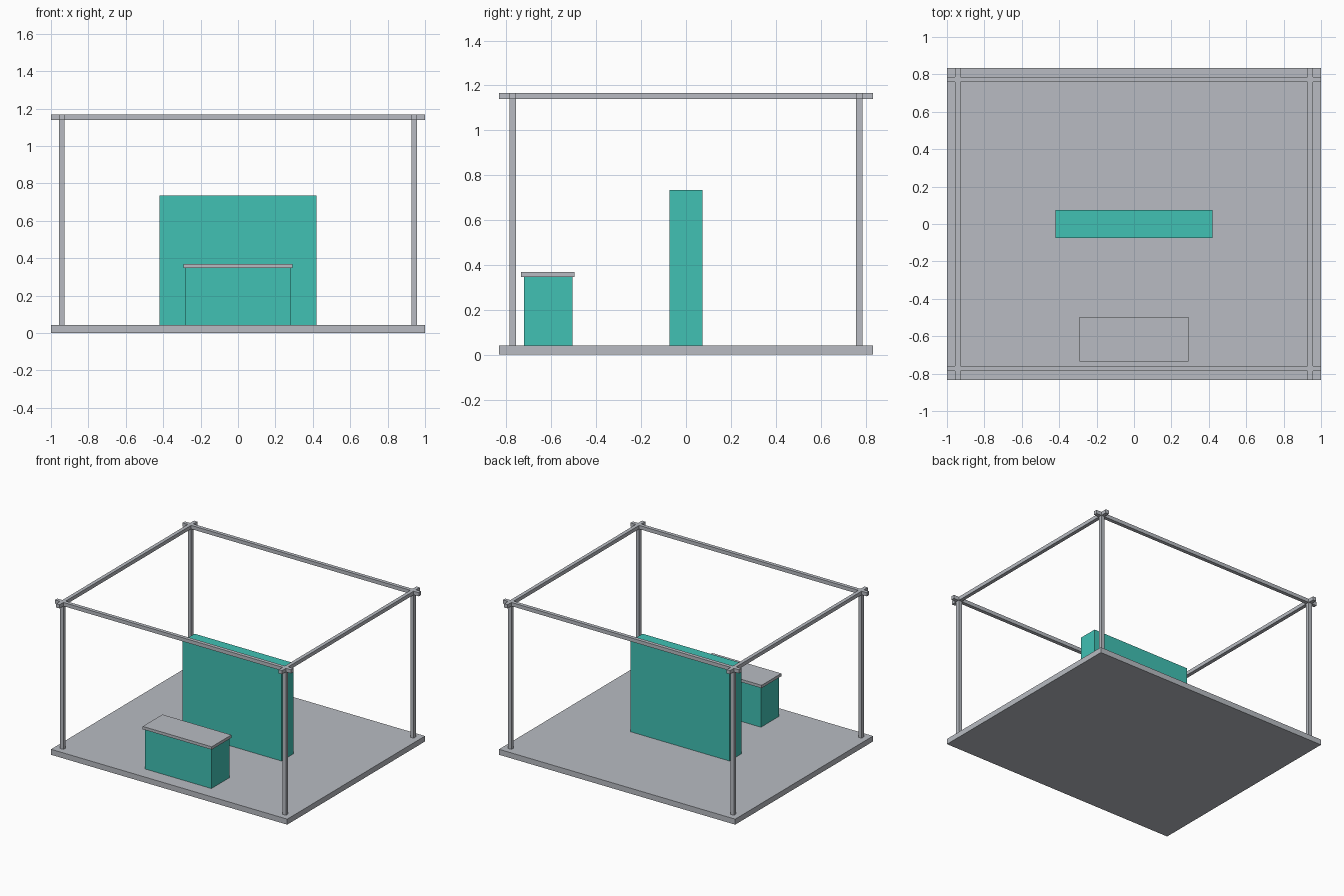
import bpy

cube = bpy.data.objects.get("Cube")
if cube:
    bpy.data.objects.remove(cube, do_unlink=True)


def material(name, rgb):
    mat = bpy.data.materials.new(name)
    mat.use_nodes = True
    colour = (*rgb, 1)
    mat.diffuse_color = colour
    mat.node_tree.nodes["Principled BSDF"].inputs["Base Color"].default_value = colour
    return mat


def box(name, low, high, mat):
    """Axis-aligned box between two corners."""
    bpy.ops.mesh.primitive_cube_add(size=1)
    obj = bpy.context.object
    obj.name = name
    for v in obj.data.vertices:
        v.co = [h if c > 0 else l for c, l, h in zip(v.co, low, high)]
    obj.data.materials.append(mat)
    return obj


grey = material("light grey", (0.48, 0.50, 0.54))
teal = material("teal", (0.052, 0.533, 0.456))

HALF_X, HALF_Y = 1.0, 0.833
FLOOR, TOP = 0.042, 1.167
BAR = 0.028
POST_X, POST_Y = 0.942, 0.772
r = BAR / 2

# Floor slab
box("floor", (-HALF_X, -HALF_Y, 0), (HALF_X, HALF_Y, FLOOR), grey)

# Corner posts
for sx, side in ((-1, "right"), (1, "left")):
    for sy, end in ((-1, "front"), (1, "back")):
        x, y = sx * POST_X, sy * POST_Y
        box(f"{end}_{side}_post", (x - r, y - r, FLOOR), (x + r, y + r, TOP - BAR), grey)

# Overhead beams, crossing past the posts
for s, end, side in ((-1, "front", "right"), (1, "back", "left")):
    y, x = s * POST_Y, s * POST_X
    box(f"{end}_beam", (-HALF_X, y - r, TOP - BAR), (HALF_X, y + r, TOP), grey)
    box(f"{side}_beam", (x - r, -HALF_Y, TOP - BAR), (x + r, HALF_Y, TOP), grey)

# Central display wall
box("display_wall", (-0.42, -0.074, FLOOR), (0.42, 0.074, 0.735), teal)

# Reception counter with an overhanging top
box("counter_body", (-0.281, -0.723, FLOOR), (0.281, -0.505, 0.347), teal)
box("counter_top", (-0.292, -0.735, 0.347), (0.292, -0.497, 0.369), grey)
